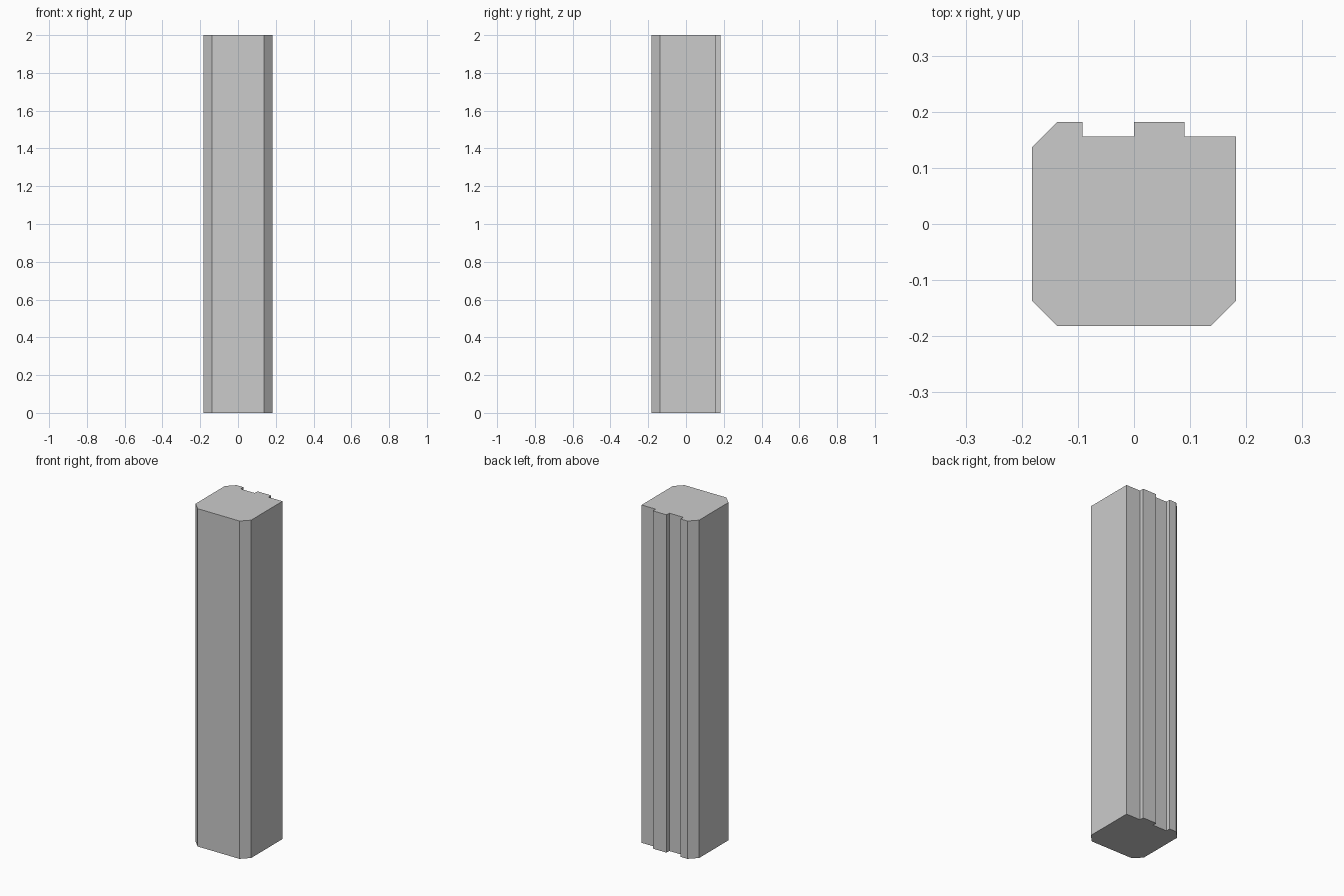
import bpy, bmesh

if "Cube" in bpy.data.objects:
    bpy.data.objects.remove(bpy.data.objects["Cube"])

HEIGHT = 2.0
R = 0.182      # half width
C = 0.137      # where the corner chamfers start
STEP = 0.156   # depth of the recessed back strips

# Post cross-section, counter-clockwise from the front left
profile = [
    (-C, -R), (C, -R), (R, -C),                        # front with chamfers
    (R, STEP), (0.09, STEP), (0.09, R),                # recessed back corner
    (0.0, R), (0.0, STEP), (-0.092, STEP), (-0.092, R),  # back groove
    (-C, R), (-R, C), (-R, -C),                        # left side chamfers
]

# Extrude the section into a full-height post
bm = bmesh.new()
base = bm.faces.new([bm.verts.new((x, y, 0)) for x, y in profile])
top = bmesh.ops.extrude_face_region(bm, geom=[base], use_keep_orig=True)["geom"]
bmesh.ops.translate(bm, vec=(0, 0, HEIGHT),
                    verts=[g for g in top if isinstance(g, bmesh.types.BMVert)])
bmesh.ops.recalc_face_normals(bm, faces=bm.faces)

mesh = bpy.data.meshes.new("grooved_post")
bm.to_mesh(mesh)
bm.free()
post = bpy.data.objects.new("grooved_post", mesh)
bpy.context.collection.objects.link(post)
